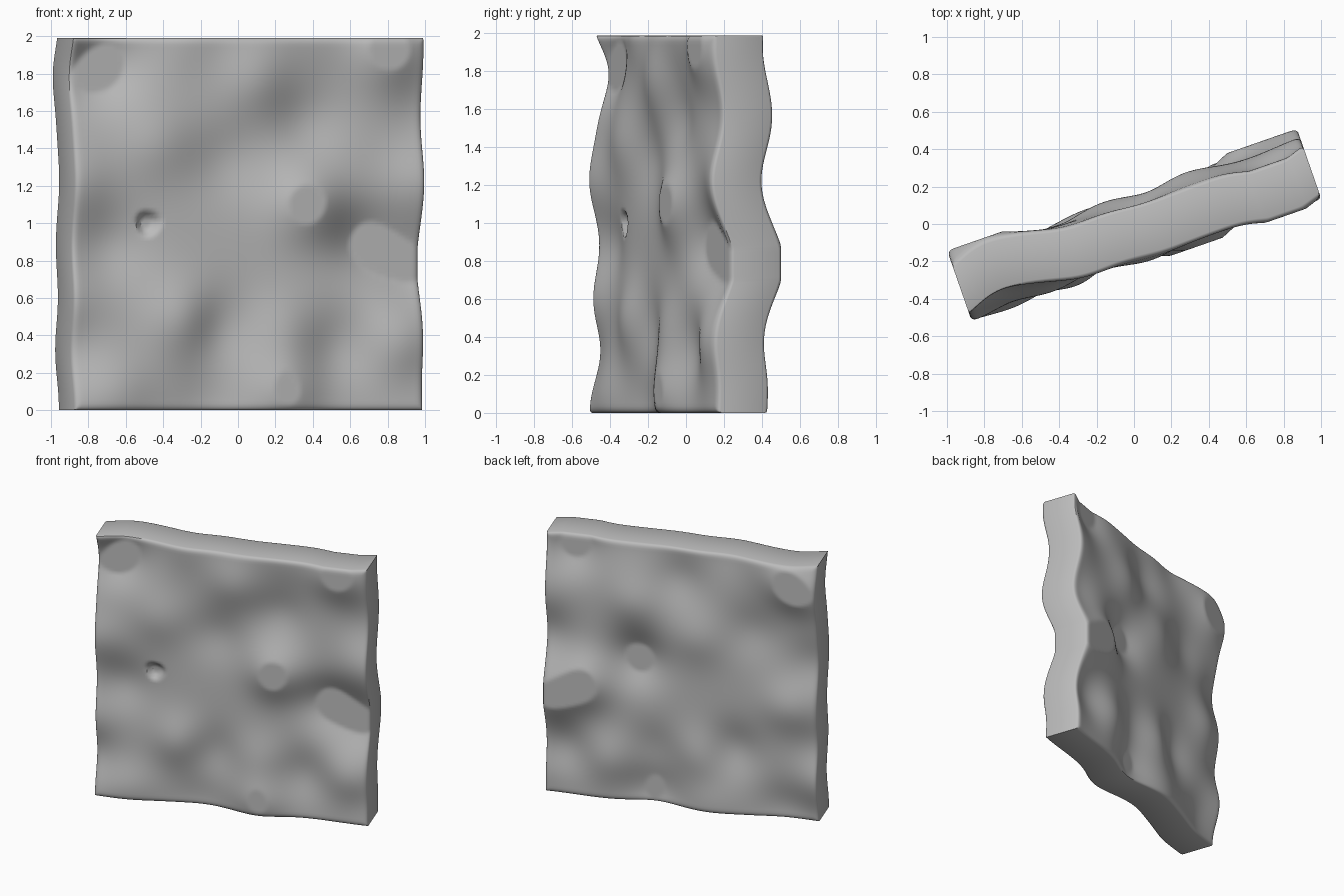
import bpy, bmesh, math

if "Cube" in bpy.data.objects:
    bpy.data.objects.remove(bpy.data.objects["Cube"])

ANGLE = math.radians(19.2)
HALF_W, HEIGHT, HALF_T = 0.99, 1.99, 0.145
N = 104
EDGE = 0.035                       # width of the worn border
BUMP_R = 0.205

# Swells of the slab: x, z, strength (positive pushes to the back)
SWELLS = [
    (-0.72, 1.84, 1.5), (0.38, 1.55, 0.7), (0.71, 0.90, 1.4), (0.95, 0.77, 1.2),
    (-0.68, 0.88, 0.8), (-0.10, 0.44, 0.75), (0.55, 0.33, 0.7), (-0.06, 1.33, 0.6),
    (0.97, 1.56, 0.35), (-0.94, 0.33, 0.6), (0.98, 0.14, 0.25), (-0.92, 1.78, 0.5),
    (-0.87, 1.22, -0.7), (0.80, 1.92, -1.35), (0.36, 1.10, -1.4), (0.25, 0.10, -1.15),
    (0.08, 1.76, -0.8), (-0.44, 1.42, -0.6), (-0.29, 0.49, -1.0), (0.25, 0.42, -0.6),
    (0.86, 0.36, -0.8), (0.99, 1.22, -0.75), (-0.65, 0.08, -0.7), (-0.90, 0.00, -0.5),
    (0.20, 2.05, -0.4), (-0.95, 2.03, -0.9), (-0.92, 0.58, -0.5), (-0.28, 2.02, -0.5),
    (-0.46, 2.00, 0.4), (0.45, 2.02, -0.4), (-0.15, 0.04, 0.5), (0.97, 0.00, -0.3),
]
PIT_U, PIT_Z, PIT_R = -0.56, 1.0, 0.078


def swell(u, z):
    """Sideways offset of the slab, levelled off at both extremes."""
    f = -0.017
    for x, cz, a in SWELLS:
        cu = (x - 0.055) / math.cos(ANGLE)
        d2 = (u - cu) ** 2 + (z - cz) ** 2
        f += 0.062 * a * math.exp(-d2 / BUMP_R ** 2)
    return max(-0.08, min(0.049, f))


def edge_inset(u, z):
    """Rounding of the faces towards the rim."""
    d = min(HALF_W - abs(u), z, HEIGHT - z)
    if d >= EDGE:
        return 0.0
    t = 1 - d / EDGE
    return 0.022 * (1 - math.sqrt(max(0.0, 1 - t * t)))


def pit(u, z):
    """Small chipped hole in the front face."""
    du, dz = u - PIT_U, z - PIT_Z
    r = PIT_R * (1 + 0.06 * math.sin(3 * math.atan2(dz, du) + 0.6))
    t = math.hypot(du, dz) / r
    if t >= 1:
        return 0.0
    s = min(1.0, (1 - t) / 0.65)
    return 0.038 * s * s * (3 - 2 * s)


def spaced(lo, hi):
    """Even spacing with extra rows at the rim."""
    inner = [lo + EDGE + (hi - lo - 2 * EDGE) * i / N for i in range(N + 1)]
    rim = [0, 0.004, 0.011, 0.021]
    return [lo + r for r in rim] + inner + [hi - r for r in reversed(rim)]


us, zs = spaced(-HALF_W, HALF_W), spaced(0, HEIGHT)
bm = bmesh.new()
front, back = [], []
for u in us:
    f_col, b_col = [], []
    for z in zs:
        f, h = swell(u, z), HALF_T - edge_inset(u, z)
        f_col.append(bm.verts.new((u, f - h + pit(u, z), z)))
        b_col.append(bm.verts.new((u, f + h, z)))
    front.append(f_col)
    back.append(b_col)

# Front and back faces
M = len(us) - 1
for i in range(M):
    for j in range(M):
        for g in (front, back):
            bm.faces.new((g[i][j], g[i + 1][j], g[i + 1][j + 1], g[i][j + 1]))
# Four rim faces
for k in range(M):
    for e in (0, M):
        bm.faces.new((front[e][k], front[e][k + 1], back[e][k + 1], back[e][k]))
        bm.faces.new((front[k][e], front[k + 1][e], back[k + 1][e], back[k][e]))
bmesh.ops.recalc_face_normals(bm, faces=bm.faces)

mesh = bpy.data.meshes.new("wavy_slab")
bm.to_mesh(mesh)
bm.free()
slab = bpy.data.objects.new("wavy_slab", mesh)
bpy.context.collection.objects.link(slab)
slab.rotation_euler.z = ANGLE

stone = bpy.data.materials.new("stone grey")
stone.diffuse_color = (0.5, 0.5, 0.5, 1)
stone.use_nodes = True
stone.node_tree.nodes["Principled BSDF"].inputs["Base Color"].default_value = stone.diffuse_color
mesh.materials.append(stone)

bpy.context.view_layer.objects.active = slab
slab.select_set(True)
bpy.ops.object.shade_smooth_by_angle(angle=math.radians(35))
